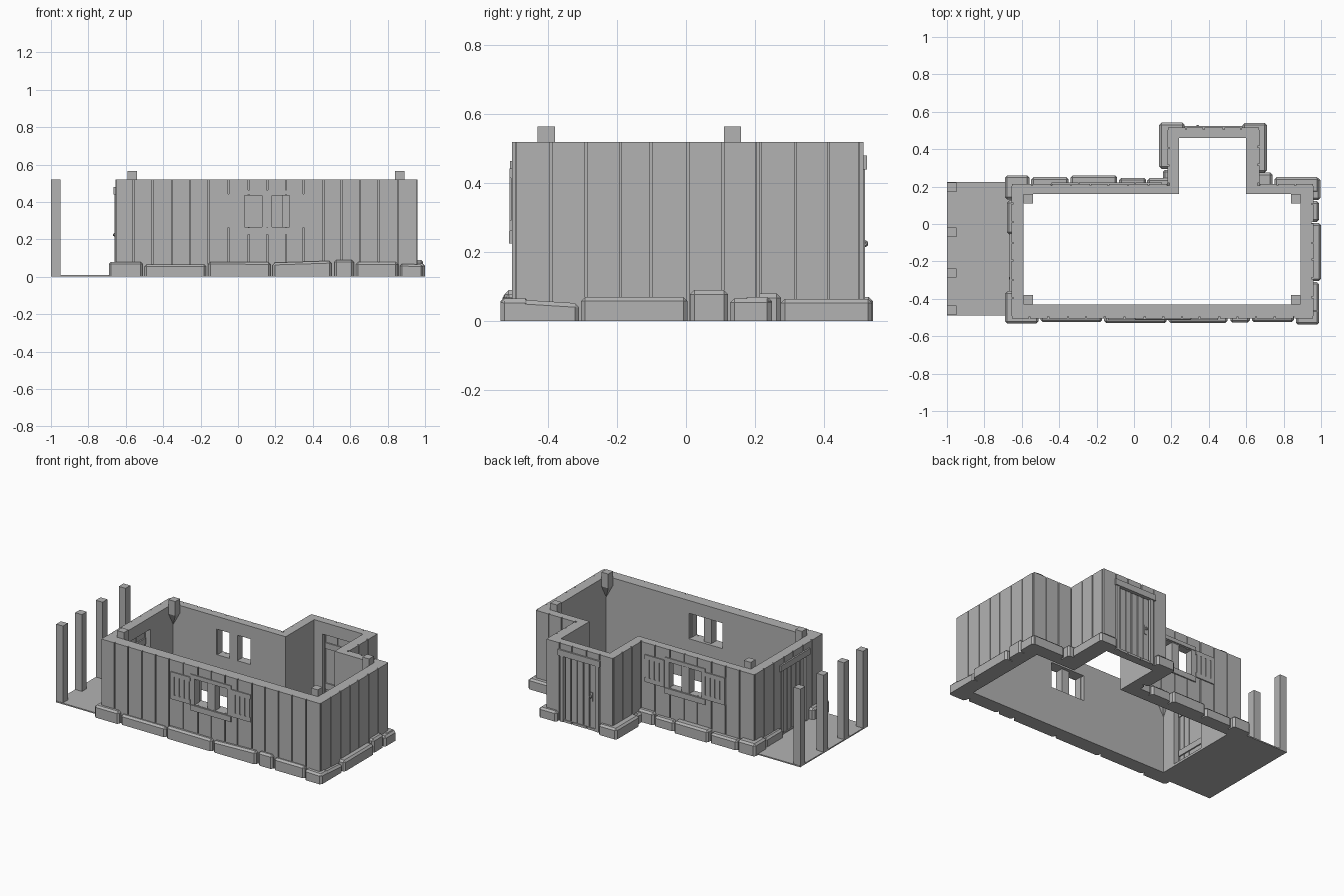
import bpy, bmesh, random
from mathutils import Matrix, Vector

random.seed(4)
if "Cube" in bpy.data.objects:
    bpy.data.objects.remove(bpy.data.objects["Cube"])

grey = bpy.data.materials.new("plain grey")
grey.use_nodes = True
grey.diffuse_color = (0.45, 0.45, 0.45, 1)
grey.node_tree.nodes["Principled BSDF"].inputs["Base Color"].default_value = (0.45, 0.45, 0.45, 1)

HEIGHT = 0.52
PLANK = 0.01

# Wall frames: u runs along the wall, d points out of it
FRAMES = {
    "front": lambda u, d, z: (u, -0.495 - d, z),
    "back": lambda u, d, z: (u, 0.205 + d, z),
    "left": lambda u, d, z: (0.95 + d, u, z),
    "right": lambda u, d, z: (-0.645 - d, u, z),
    "annex_back": lambda u, d, z: (u, 0.505 + d, z),
    "annex_left": lambda u, d, z: (0.66 + d, u, z),
    "annex_right": lambda u, d, z: (0.19 - d, u, z),
    "world": lambda u, d, z: (u, d, z),
}


def finish(name, bm):
    bmesh.ops.recalc_face_normals(bm, faces=bm.faces)
    mesh = bpy.data.meshes.new(name)
    bm.to_mesh(mesh)
    bm.free()
    mesh.materials.append(grey)
    obj = bpy.data.objects.new(name, mesh)
    bpy.context.scene.collection.objects.link(obj)
    return obj


def add_box(bm, frame, u, d, z, bevel=0, end_drop=0):
    """Box given by ranges in a wall frame, optionally chamfered and sloped."""
    size = Vector((u[1] - u[0], d[1] - d[0], z[1] - z[0]))
    mid = Vector((u[0] + u[1], d[0] + d[1], z[0] + z[1])) / 2
    part = bmesh.new()
    bmesh.ops.create_cube(part, size=1, matrix=Matrix.Translation(mid) @ Matrix.Diagonal((*size, 1)))
    for v in part.verts:
        if v.co.z > mid.z and v.co.x > mid.x:
            v.co.z -= end_drop
    if bevel:
        edges = [e for e in part.edges if max(v.co.z for v in e.verts) > z[0] + 0.001]
        bmesh.ops.bevel(part, geom=edges, offset=bevel, segments=1, affect='EDGES')
    for v in part.verts:
        v.co = FRAMES[frame](*v.co)
    temp = bpy.data.meshes.new("temp")
    part.to_mesh(temp)
    part.free()
    bm.from_mesh(temp)
    bpy.data.meshes.remove(temp)


def boxes(name, frame, specs, **kw):
    bm = bmesh.new()
    for u, d, z in specs:
        add_box(bm, frame, u, d, z, **kw)
    return finish(name, bm)


def cut(obj, frame, u, z):
    """Cut an opening right through a wall."""
    cutter = boxes("cutter", frame, [(u, (-0.1, 0.05), z)])
    cutter.hide_render = True
    mod = obj.modifiers.new("opening", 'BOOLEAN')
    mod.operation = 'DIFFERENCE'
    mod.solver = 'EXACT'
    mod.object = cutter
    bpy.context.view_layer.objects.active = obj
    bpy.ops.object.modifier_apply(modifier=mod.name)
    bpy.data.objects.remove(cutter)


# Wall core: a ring between the outer and inner outlines
def outline(x0, x1, y0, y1, a0, a1, top):
    return [(x0, y0), (x1, y0), (x1, y1), (a1, y1), (a1, top), (a0, top), (a0, y1), (x0, y1)]


bm = bmesh.new()
loops = []
for pts in (outline(-0.645, 0.95, -0.495, 0.205, 0.19, 0.66, 0.505),
            outline(-0.59, 0.89, -0.43, 0.16, 0.24, 0.60, 0.46)):
    for z in (0, HEIGHT):
        loops.append([bm.verts.new((x, y, z)) for x, y in pts])
out_low, out_top, in_low, in_top = loops
for i in range(8):
    j = (i + 1) % 8
    for a, b in ((out_low, out_top), (out_top, in_top), (in_top, in_low), (in_low, out_low)):
        bm.faces.new((a[i], a[j], b[j], b[i]))
wall_core = finish("wall_core", bm)

# Vertical cladding boards on every wall
spans = {"front": (-0.655, 0.96), "back": (-0.655, 0.18), "left": (-0.495, 0.205),
         "right": (-0.495, 0.205), "annex_back": (0.18, 0.67),
         "annex_left": (0.215, 0.505), "annex_right": (0.215, 0.505)}


def cladding(name, frame, start, end):
    count = max(1, round((end - start) / 0.1))
    step = (end - start) / count
    edges = [start] + [start + step * i + random.uniform(-0.007, 0.007) for i in range(1, count)] + [end]
    return boxes(name, frame, [((a + 0.003, b - 0.003), (-0.002, PLANK), (0, HEIGHT))
                               for a, b in zip(edges, edges[1:])])


boards = {f: cladding(f + "_boards", f, *s) for f, s in spans.items()}
cladding("back_corner_boards", "back", 0.67, 0.96)


# Shuttered windows
def window(frame, c):
    for wall in (wall_core, boards[frame]):
        cut(wall, frame, (c - 0.125, c + 0.125), (0.265, 0.435))
    frame_parts = [((c - 0.15, c + 0.15), (0, 0.016), (0.44, 0.465)),
                   ((c - 0.15, c + 0.15), (0, 0.018), (0.225, 0.262)),
                   ((c - 0.028, c + 0.028), (-0.045, 0.008), (0.26, 0.44))]
    frame_parts += [((c + s - 0.014, c + s + 0.014), (-0.04, 0.012), (0.26, 0.44)) for s in (-0.134, 0.134)]
    boxes(frame + "_window_frame", frame, frame_parts)
    shutters = []
    for start in (c - 0.295, c + 0.152):
        end = start + 0.143
        shutters += [((start, end), (0, 0.017), z) for z in ((0.262, 0.292), (0.415, 0.443))]
        for i in range(4):
            u = start + i * 0.0363
            shutters.append(((u, u + 0.034 - 0.006), (0, 0.017), (0.29, 0.417)))
        shutters.append(((start, end), (0, 0.012), (0.28, 0.42)))
    boxes(frame + "_shutters", frame, shutters)


window("front", 0.155)
window("back", -0.145)


# Plank doors with jambs, header and knob
def door(frame, c, knob_side):
    for wall in (wall_core, boards[frame]):
        cut(wall, frame, (c - 0.125, c + 0.125), (0.015, 0.44))
    slats = []
    for i in range(5):
        u = c - 0.112 + i * 0.0455
        slats.append(((u, u + 0.039), (-0.022, 0.004), (0.015, 0.435)))
    slats += [((c - 0.115, c + 0.115), (-0.03, -0.005), z) for z in ((0.07, 0.11), (0.34, 0.38))]
    slats.append(((c - 0.115, c + 0.115), (-0.02, -0.008), (0.015, 0.437)))
    boxes(frame + "_door", frame, slats)
    trim = [((c - 0.155, c + 0.155), (0, 0.02), (0.44, 0.48))]
    trim += [((c + s - 0.012, c + s + 0.012), (-0.02, 0.014), (0, 0.44)) for s in (-0.13, 0.13)]
    boxes(frame + "_door_trim", frame, trim)
    k = c + knob_side * 0.085
    boxes(frame + "_door_plate", frame, [((k - 0.009, k + 0.009), (0, 0.008), (0.19, 0.25))])
    bm = bmesh.new()
    bmesh.ops.create_icosphere(bm, subdivisions=1, radius=0.011,
                               matrix=Matrix.Translation(FRAMES[frame](k, 0.014, 0.225)))
    finish(frame + "_door_knob", bm)


door("annex_back", 0.425, -1)
door("right", -0.205, -1)

# Foundation stones: start, end, height, reach, drop towards the end
stones = {
    "front": [(-0.69, -0.51, 0.08, 0.037, 0), (-0.5, -0.17, 0.066, 0.03, 0), (-0.16, 0.175, 0.08, 0.035, 0.002),
              (0.185, 0.5, 0.075, 0.035, -0.01), (0.515, 0.62, 0.09, 0.032, 0),
              (0.63, 0.855, 0.078, 0.03, 0), (0.865, 0.99, 0.07, 0.043, 0.005)],
    "left": [(-0.538, -0.31, 0.066, 0.04, 0.014), (-0.305, 0.005, 0.07, 0.05, 0),
             (0.012, 0.122, 0.09, 0.04, 0), (0.128, 0.247, 0.066, 0.046, 0)],
    "back": [(-0.69, -0.56, 0.08, 0.055, 0), (-0.55, -0.35, 0.065, 0.045, 0), (-0.34, -0.09, 0.078, 0.055, 0),
             (-0.08, 0.065, 0.066, 0.042, 0), (0.07, 0.19, 0.08, 0.04, 0),
             (0.66, 0.74, 0.08, 0.07, 0), (0.75, 0.99, 0.07, 0.045, 0)],
    "right": [(-0.532, -0.36, 0.08, 0.045, 0), (-0.055, 0.125, 0.066, 0.035, 0), (0.132, 0.26, 0.08, 0.045, 0)],
    "annex_back": [(0.135, 0.27, 0.07, 0.037, 0), (0.58, 0.71, 0.065, 0.035, 0)],
    "annex_left": [(0.275, 0.54, 0.065, 0.05, 0)],
    "annex_right": [(0.2, 0.29, 0.065, 0.035, 0), (0.295, 0.542, 0.07, 0.055, 0)],
}
for frame, rows in stones.items():
    bm = bmesh.new()
    for a, b, high, reach, drop in rows:
        add_box(bm, frame, (a, b), (-0.04, reach), (0, high), bevel=0.012, end_drop=drop)
    finish(frame + "_stones", bm)

# Corner brackets that taper down into the inside corners
for name, x, sx in (("right", -0.59, 1), ("left", 0.89, -1)):
    for side, y, sy in (("front", -0.43, 1), ("back", 0.16, -1)):
        bm = bmesh.new()
        for i in (0, 0.05):
            for j in (0, 0.05):
                for z in (0.47, 0.565):
                    bm.verts.new((x + sx * i, y + sy * j, z))
        bm.verts.new((x, y, 0.38))
        bmesh.ops.convex_hull(bm, input=bm.verts)
        finish(side + "_" + name + "_bracket", bm)

# Porch floor and its posts
boxes("porch_floor", "world", [((-1, -0.62), (-0.49, 0.225), (0, 0.008))])
boxes("porch_posts", "world", [((-1, -0.95), (y, y + 0.05), (0, HEIGHT))
                               for y in (-0.487, -0.287, -0.07, 0.172)])
